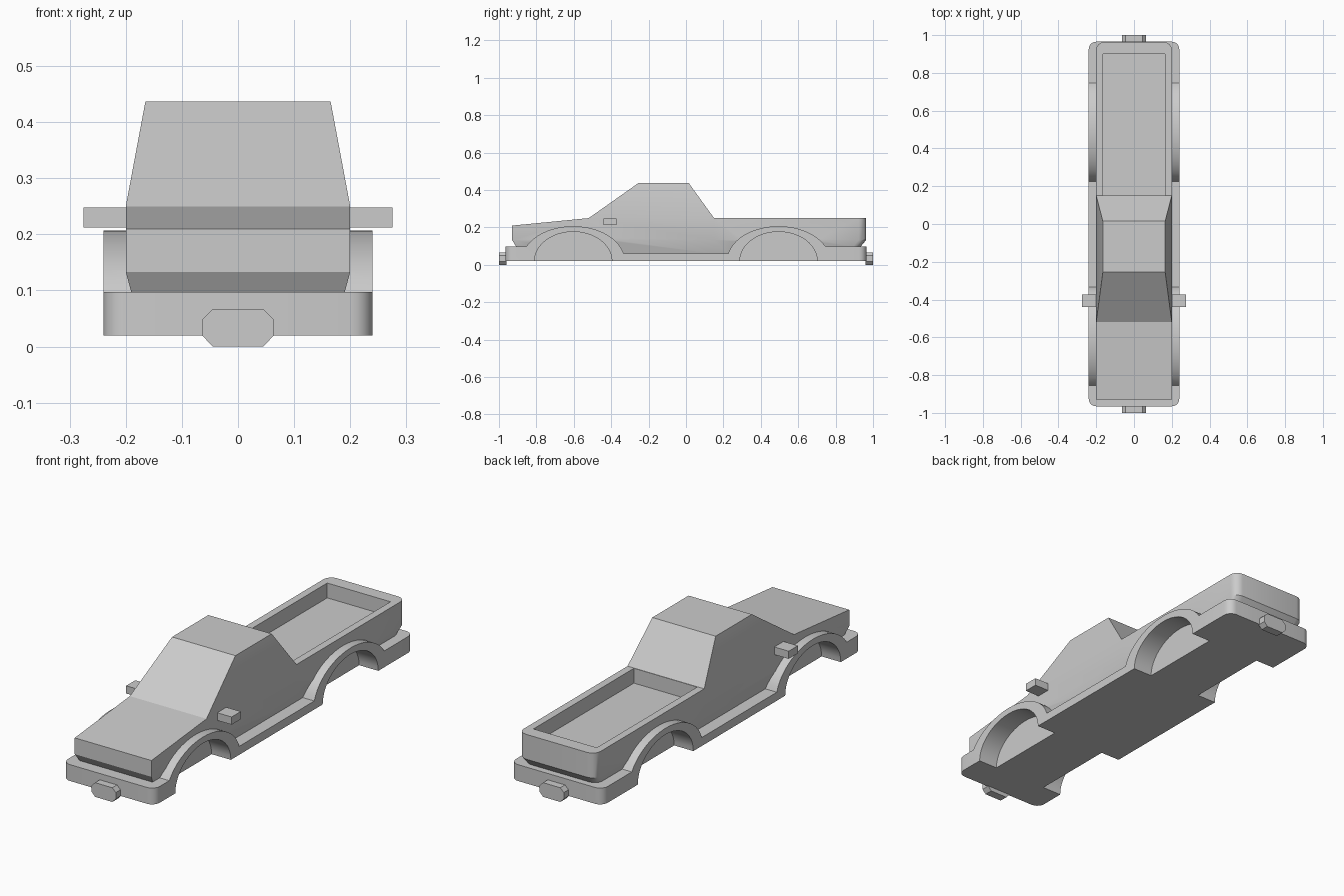
import bpy, bmesh
from math import sin, cos, radians, asin, degrees

if "Cube" in bpy.data.objects:
    bpy.data.objects.remove(bpy.data.objects["Cube"])


def finish(name, bm):
    bmesh.ops.recalc_face_normals(bm, faces=bm.faces[:])
    me = bpy.data.meshes.new(name)
    bm.to_mesh(me)
    bm.free()
    ob = bpy.data.objects.new(name, me)
    bpy.context.collection.objects.link(ob)
    return ob


def prism(bm, pts, place):
    """Closed solid between two copies of a 2D outline."""
    rings = [[bm.verts.new(place(a, b, k)) for a, b in pts] for k in (0, 1)]
    bm.faces.new(rings[0])
    bm.faces.new(rings[1])
    n = len(pts)
    for i in range(n):
        j = (i + 1) % n
        bm.faces.new((rings[0][i], rings[0][j], rings[1][j], rings[1][i]))


def along_x(name, pts, x0, x1):
    bm = bmesh.new()
    prism(bm, pts, lambda y, z, k: ((x0, x1)[k], y, z))
    return bm


def box(name, x0, x1, y0, y1, z0, z1):
    return finish(name, along_x(name, [(y0, z0), (y1, z0), (y1, z1), (y0, z1)], x0, x1))


def arc(cy, cz, a, b, t0, t1, n):
    ts = [radians(t0 + (t1 - t0) * i / n) for i in range(n + 1)]
    return [(cy + a * cos(t), cz + b * sin(t)) for t in ts]


def boolean(target, tool, op):
    bpy.context.view_layer.objects.active = target
    m = target.modifiers.new(op, 'BOOLEAN')
    m.operation, m.object, m.solver = op, tool, 'EXACT'
    bpy.ops.object.modifier_apply(modifier=m.name)
    bpy.data.objects.remove(tool, do_unlink=True)


WHEELS = (-0.603, 0.495)

# Upper body: bottom, waist and top rings, then hood, cabin and deck
half = [(-0.93, 0.2), (-0.52, 0.2), (0.15, 0.2)]
half += [(0.923 + 0.04 * sin(radians(t)), 0.16 + 0.04 * cos(radians(t)))
         for t in (0, 22.5, 45, 67.5, 90)]
plan = [(x, y) for y, x in half] + [(-x, y) for y, x in reversed(half)]
bm = bmesh.new()


def low_y(y):
    return y + 0.045 if y < -0.9 else y - 0.06 if y > 0.9 else y


rings = [
    [bm.verts.new((x * 0.9, low_y(y), 0.06)) for x, y in plan],
    [bm.verts.new((x, y, 0.133)) for x, y in plan],
    [bm.verts.new((x, y, 0.21 if y < -0.9 else 0.25)) for x, y in plan],
]
n = len(plan)
for lo, hi in zip(rings, rings[1:]):
    for i in range(n):
        j = (i + 1) % n
        bm.faces.new((lo[i], lo[j], hi[j], hi[i]))
bm.faces.new(rings[0])
top = rings[2]
bm.faces.new((top[0], top[1], top[-2], top[-1]))
bm.faces.new(top[2:n - 2])
base = [top[1], top[2], top[-3], top[-2]]
roof = [bm.verts.new((x, y, 0.437)) for x, y in
        ((0.165, -0.255), (0.165, 0.015), (-0.165, 0.015), (-0.165, -0.255))]
for i in range(4):
    j = (i + 1) % 4
    bm.faces.new((base[i], base[j], roof[j], roof[i]))
bm.faces.new(roof)
body = finish("truck_body", bm)

# Lower skirt with flared arches and rounded corners
tb, ts = degrees(asin(0.077 / 0.187)), degrees(asin(0.04 / 0.187))
outline = [(-0.965, 0.02), (0.965, 0.02), (0.965, 0.097)]
outline += arc(WHEELS[1], 0.02, 0.276, 0.187, tb, 180 - ts, 20)
outline += arc(WHEELS[0], 0.02, 0.276, 0.187, ts, 180 - tb, 20)
outline += [(-0.965, 0.097)]
bm = along_x("skirt", outline, -0.24, 0.24)
corners = [e for e in bm.edges
           if all(abs(v.co.y) > 0.96 for v in e.verts)
           and abs(e.verts[0].co.z - e.verts[1].co.z) > 0.05]
bmesh.ops.bevel(bm, geom=corners, offset=0.04, segments=5, profile=0.5, affect='EDGES')
boolean(body, finish("skirt", bm), 'UNION')

# Load bed recess
boolean(body, box("bed_cutter", -0.165, 0.165, 0.152, 0.90, 0.18, 0.6), 'DIFFERENCE')

# Wheel wells
for cy in WHEELS:
    for s in (-1, 1):
        pts = arc(cy, 0.02, 0.207, 0.157, 0, 180, 24)
        pts += [(cy - 0.207, -0.05), (cy + 0.207, -0.05)]
        tool = finish("well_cutter", along_x("well", pts, s * 0.14, s * 0.3))
        boolean(body, tool, 'DIFFERENCE')

bpy.ops.object.select_all(action='DESELECT')
body.select_set(True)
bpy.context.view_layer.objects.active = body
bpy.ops.object.shade_smooth_by_angle(angle=radians(25))

# Side mirrors
for s, side in ((-1, "left"), (1, "right")):
    box("mirror_" + side, s * 0.195, s * 0.275, -0.44, -0.372, 0.212, 0.248)

# Octagonal couplers on both ends
octagon = [(-0.045, 0), (0.045, 0), (0.063, 0.019), (0.063, 0.049),
           (0.045, 0.067), (-0.045, 0.067), (-0.063, 0.049), (-0.063, 0.019)]
for s, end in ((-1, "front"), (1, "rear")):
    bm = bmesh.new()
    prism(bm, octagon, lambda x, z, k: (x, s * (0.96, 1.0)[k], z))
    finish("coupler_" + end, bm)
